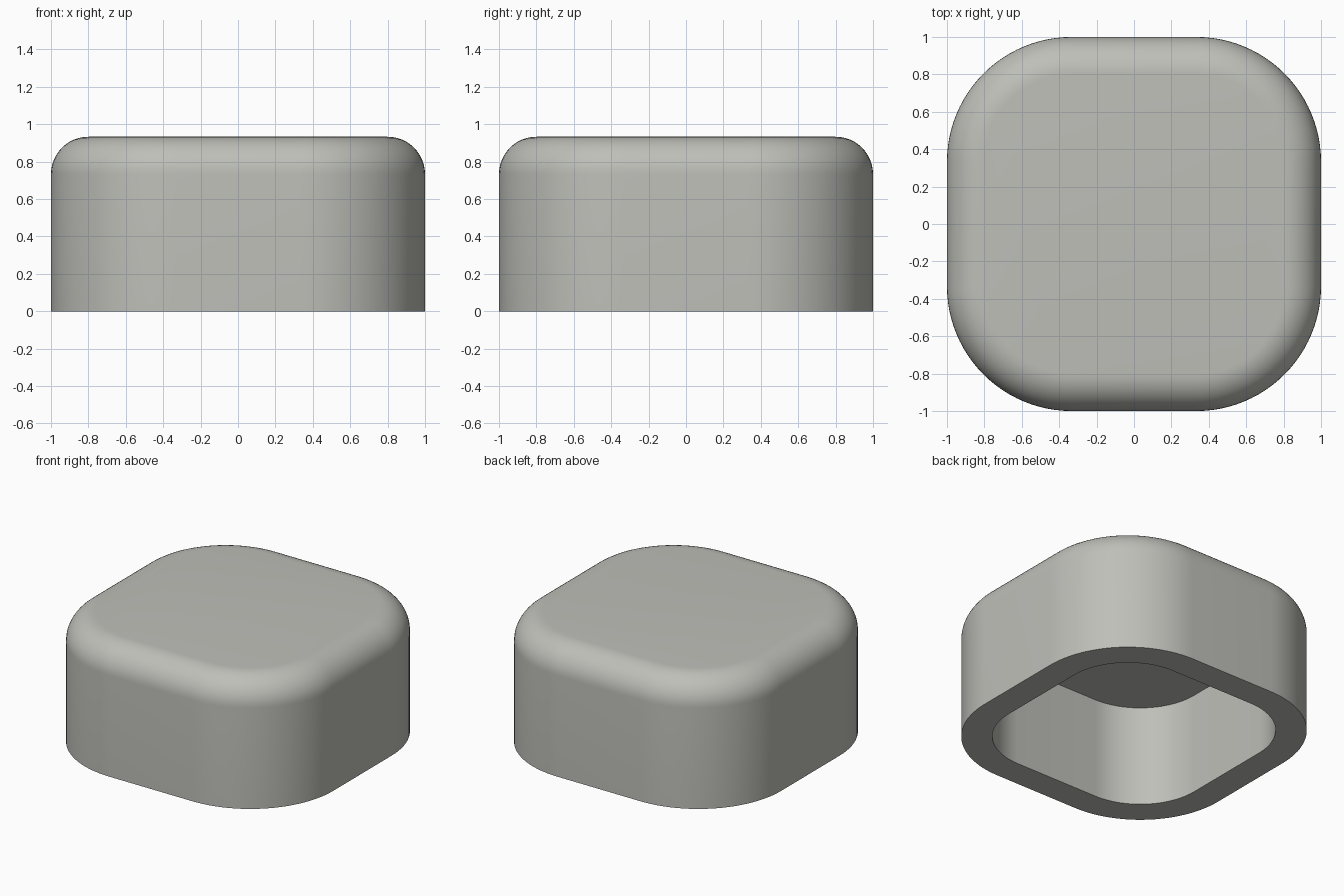
import bpy, bmesh, math

if "Cube" in bpy.data.objects:
    bpy.data.objects.remove(bpy.data.objects["Cube"])

HEIGHT = 0.933       # overall height
CORNER = 0.667       # plan corner radius
FILLET = 0.2         # rounded top rim
WALL = 0.205         # wall thickness
CEILING = 0.731      # height of the hollow
STEPS = 24           # segments per plan corner
RIM_STEPS = 12       # segments in the rim fillet

grey = bpy.data.materials.new("warm_grey")
grey.diffuse_color = (0.52, 0.52, 0.485, 1)
grey.use_nodes = True
grey.node_tree.nodes["Principled BSDF"].inputs["Base Color"].default_value = grey.diffuse_color

bm = bmesh.new()


def ring(inset, z):
    """Rounded square, offset inwards and concentric at its corners."""
    c, r = 1 - CORNER, CORNER - inset
    verts = []
    for q in range(4):
        mid = math.radians(45 + 90 * q)
        cx = math.copysign(c, math.cos(mid))
        cy = math.copysign(c, math.sin(mid))
        for i in range(STEPS + 1):
            a = math.radians(90 * (q + i / STEPS))
            verts.append(bm.verts.new((cx + r * math.cos(a), cy + r * math.sin(a), z)))
    return verts


# Section from hollow ceiling, down the inside, up the outside and over the rim
section = [(WALL, CEILING), (WALL, 0), (0, 0)]
for i in range(RIM_STEPS + 1):
    a = math.pi / 2 * i / RIM_STEPS
    section.append((FILLET * (1 - math.cos(a)), HEIGHT - FILLET * (1 - math.sin(a))))

rings = [ring(*p) for p in section]
for low, high in zip(rings, rings[1:]):
    for i in range(len(low)):
        j = (i + 1) % len(low)
        bm.faces.new((low[i], low[j], high[j], high[i]))
bm.faces.new(rings[-1])            # flat top
bm.faces.new(rings[0][::-1])       # ceiling of the hollow
bmesh.ops.recalc_face_normals(bm, faces=bm.faces)

mesh = bpy.data.meshes.new("rounded_cap")
bm.to_mesh(mesh)
bm.free()
mesh.materials.append(grey)
cap = bpy.data.objects.new("rounded_cap", mesh)
bpy.context.collection.objects.link(cap)

# Smooth curves, crisp lower edges
bpy.context.view_layer.objects.active = cap
cap.select_set(True)
bpy.ops.object.shade_smooth_by_angle(angle=math.radians(30))
